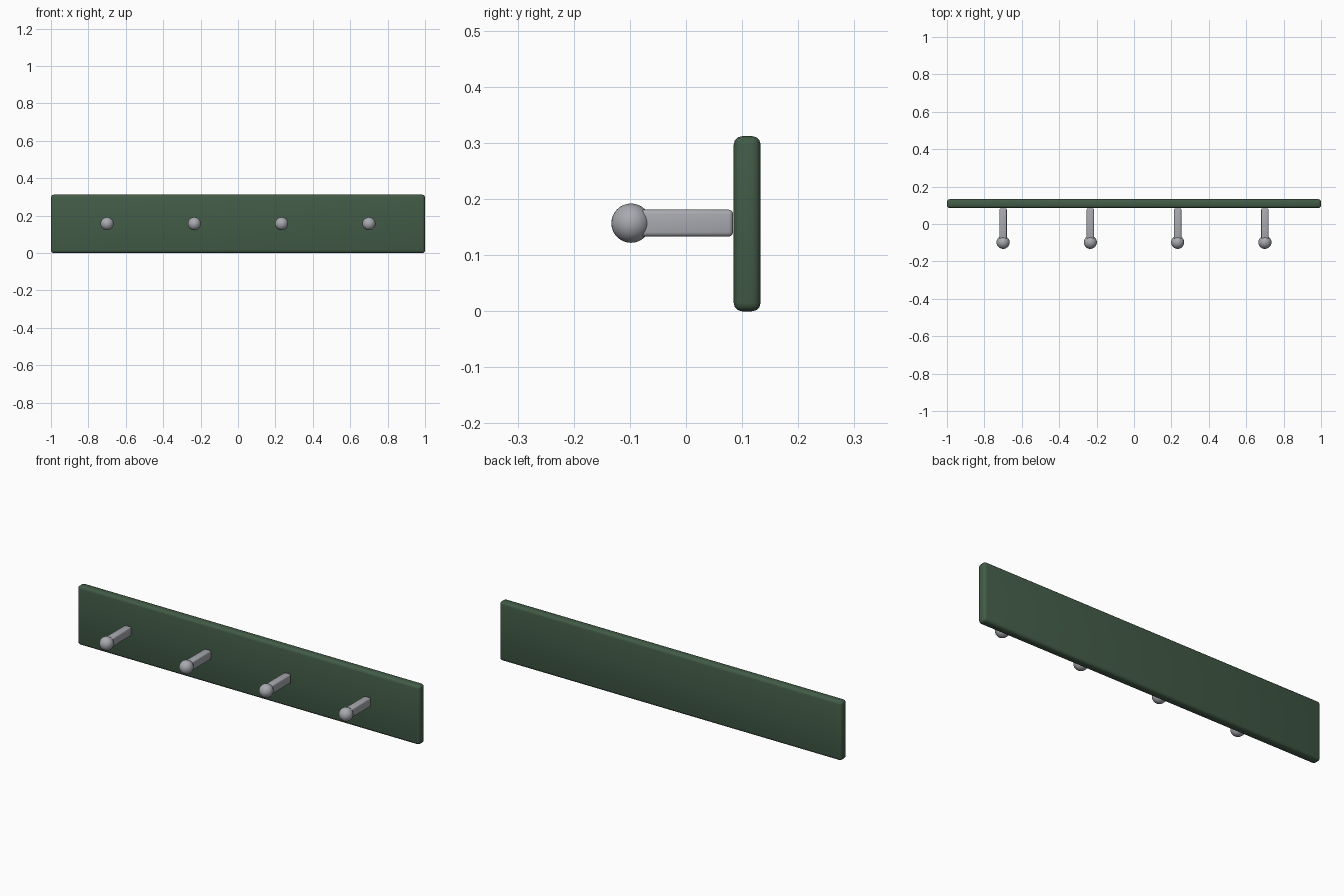
import bpy
import math

cube = bpy.data.objects.get("Cube")
if cube:
    bpy.data.objects.remove(cube, do_unlink=True)


def make_material(name, rgb):
    mat = bpy.data.materials.new(name)
    mat.use_nodes = True
    mat.diffuse_color = (*rgb, 1)
    mat.node_tree.nodes["Principled BSDF"].inputs["Base Color"].default_value = (*rgb, 1)
    return mat


def finish(obj, name, mat):
    obj.name = name
    obj.data.materials.append(mat)
    bpy.ops.object.shade_smooth_by_angle(angle=math.radians(35))


def rounded_box(name, center, size, radius, mat):
    bpy.ops.mesh.primitive_cube_add(size=1, location=center)
    obj = bpy.context.object
    obj.scale = size
    bpy.ops.object.transform_apply(location=False, rotation=False, scale=True)
    bevel = obj.modifiers.new("Rounded edges", "BEVEL")
    bevel.width = radius
    bevel.segments = 3
    bpy.ops.object.modifier_apply(modifier=bevel.name)
    finish(obj, name, mat)


green = make_material("dark green paint", (0.055, 0.105, 0.063))
metal = make_material("grey metal", (0.39, 0.40, 0.43))

# Wall board
rounded_box("back_board", (0, 0.109, 0.156), (2, 0.048, 0.312), 0.015, green)

# Row of pegs, each tipped with a ball
peg_z = 0.157
for i in range(4):
    x = -0.7 + i * 1.4 / 3
    rounded_box(f"peg_{i + 1}", (x, -0.007, peg_z), (0.04, 0.182, 0.048), 0.008, metal)
    bpy.ops.mesh.primitive_uv_sphere_add(segments=32, ring_count=16, radius=0.035,
                                         location=(x, -0.098, peg_z))
    finish(bpy.context.object, f"peg_ball_{i + 1}", metal)
